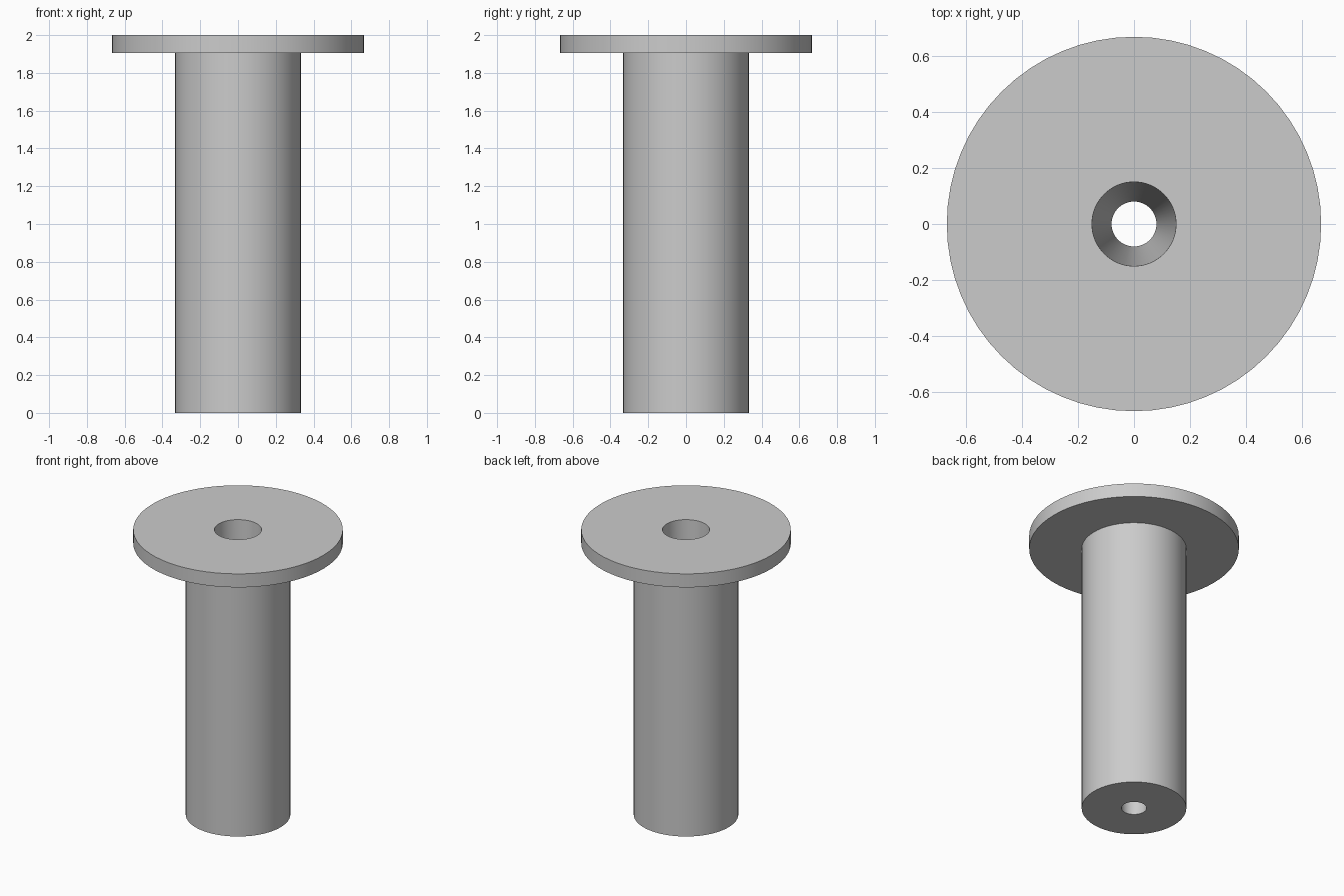
import bpy, bmesh, math
from mathutils import Matrix, Vector

cube = bpy.data.objects.get("Cube")
if cube:
    bpy.data.objects.remove(cube, do_unlink=True)

# Plain grey for the whole part
grey = bpy.data.materials.new("light grey")
grey.use_nodes = True
colour = (0.6, 0.6, 0.6, 1)
grey.diffuse_color = colour
grey.node_tree.nodes["Principled BSDF"].inputs["Base Color"].default_value = colour

SEGMENTS = 64
HEIGHT, FLANGE_BOTTOM = 2.0, 1.905
FLANGE_R, STEM_R = 0.667, 0.333
BORE_TOP_R, BORE_BOTTOM_R = 0.15, 0.08

# Closed half section: stem, flange, then the tapered through bore
section = [
    (BORE_BOTTOM_R, 0), (STEM_R, 0),
    (STEM_R, FLANGE_BOTTOM), (FLANGE_R, FLANGE_BOTTOM),
    (FLANGE_R, HEIGHT), (BORE_TOP_R, HEIGHT),
]

# Revolve the section around z
bm = bmesh.new()
verts = [bm.verts.new((r, 0, z)) for r, z in section]
edges = [bm.edges.new((a, b)) for a, b in zip(verts, verts[1:] + verts[:1])]
bmesh.ops.spin(bm, geom=verts + edges, cent=(0, 0, 0), axis=(0, 0, 1),
               angle=math.tau, steps=SEGMENTS, use_merge=True)
bmesh.ops.remove_doubles(bm, verts=bm.verts, dist=1e-4)
bmesh.ops.recalc_face_normals(bm, faces=bm.faces)

mesh = bpy.data.meshes.new("flanged_bushing")
bm.to_mesh(mesh)
bm.free()
mesh.materials.append(grey)
bushing = bpy.data.objects.new("flanged_bushing", mesh)
bpy.context.collection.objects.link(bushing)

# Smooth round walls, crisp rims
bpy.ops.object.select_all(action='DESELECT')
bushing.select_set(True)
bpy.context.view_layer.objects.active = bushing
bpy.ops.object.shade_smooth_by_angle(angle=math.radians(30))
